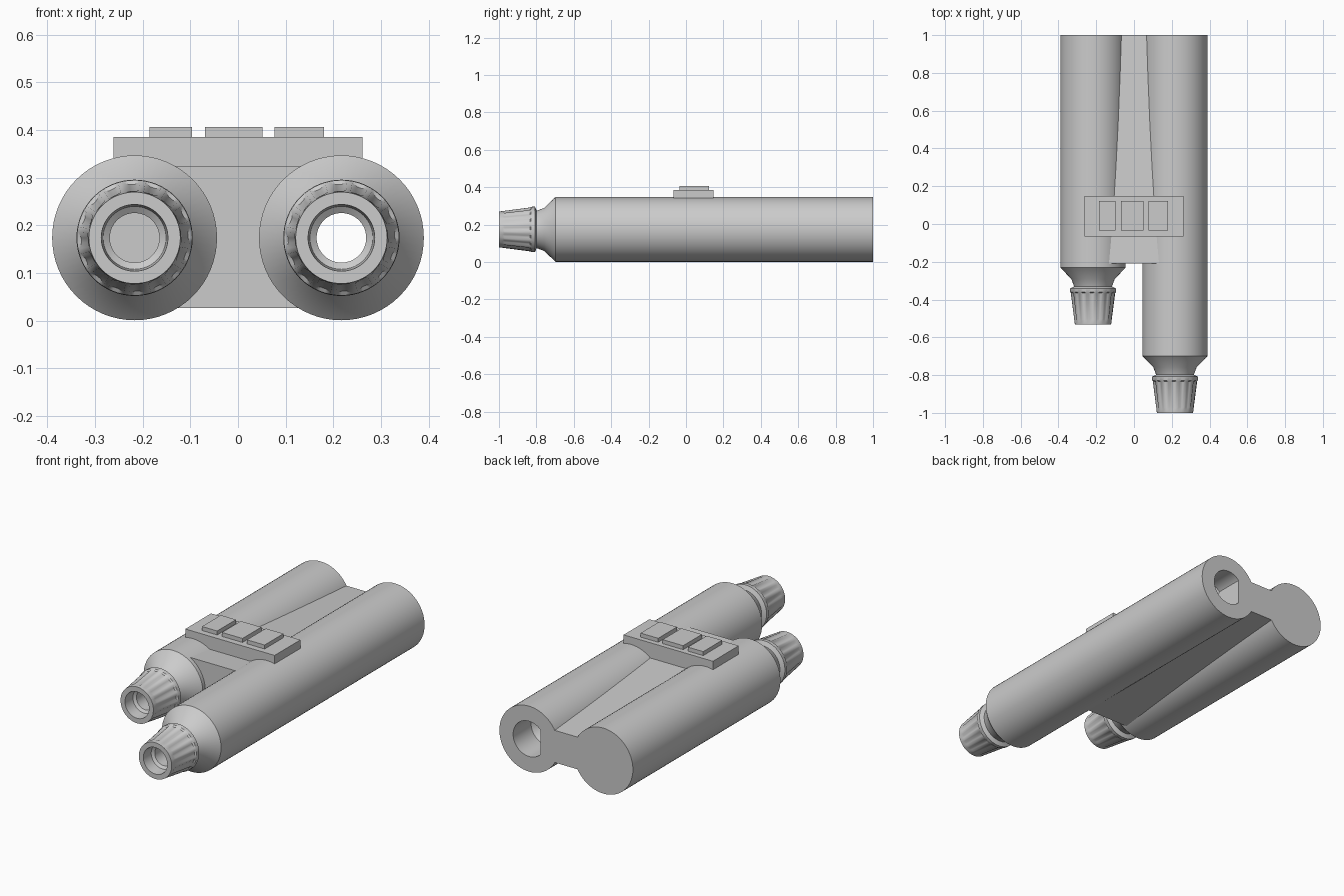
import bpy
import bmesh
from math import cos, sin, pi, radians

old = bpy.data.objects.get("Cube")
if old:
    bpy.data.objects.remove(old, do_unlink=True)

SEG = 64
AXIS_X, AXIS_Z, RADIUS = 0.217, 0.174, 0.173


def finish(bm, name, smooth=True):
    bmesh.ops.recalc_face_normals(bm, faces=bm.faces)
    mesh = bpy.data.meshes.new(name)
    bm.to_mesh(mesh)
    bm.free()
    obj = bpy.data.objects.new(name, mesh)
    bpy.context.collection.objects.link(obj)
    if smooth:
        bpy.ops.object.select_all(action='DESELECT')
        obj.select_set(True)
        bpy.context.view_layer.objects.active = obj
        bpy.ops.object.shade_smooth_by_angle(angle=radians(35))
    return obj


def lathe(name, x, profile, closed):
    """Spin (radius, y, flute depth) points around an axis along y."""
    bm = bmesh.new()
    rings = []
    for r, y, flute in profile:
        ring = []
        for i in range(SEG):
            a = 2 * pi * i / SEG
            rr = r - (flute if i % 4 < 2 else 0)
            ring.append(bm.verts.new((x + rr * cos(a), y, AXIS_Z + rr * sin(a))))
        rings.append(ring)
    pairs = list(zip(rings, rings[1:]))
    if closed:
        pairs.append((rings[-1], rings[0]))
    else:
        bm.faces.new(rings[0])
        bm.faces.new(rings[-1])
    for a, b in pairs:
        for i in range(SEG):
            j = (i + 1) % SEG
            bm.faces.new((a[i], a[j], b[j], b[i]))
    return finish(bm, name)


def barrel(name, x, front, through):
    tip = front - 0.302
    # outside: body, shoulder, neck, fluted nozzle
    outer = [(RADIUS, 1, 0), (RADIUS, front, 0),
             (0.115, front - 0.06, 0), (0.1, front - 0.1, 0),
             (0.122, front - 0.11, 0), (0.121, front - 0.13, 0),
             (0.118, front - 0.135, 0.006), (0.1, tip + 0.03, 0.005),
             (0.098, tip + 0.02, 0), (0.096, tip, 0)]
    # inside: flared mouth and bore
    bore = [(0.07, tip, 0), (0.066, tip + 0.06, 0), (0.052, tip + 0.07, 0)]
    if through:
        bore += [(0.052, 0.8, 0), (0.093, 0.85, 0), (0.093, 1, 0)]
    else:
        bore += [(0.052, front + 0.1, 0)]
    lathe(name, x, outer + bore, through)


def box(name, x0, x1, y0, y1, z0, z1):
    bm = bmesh.new()
    bmesh.ops.create_cube(bm, size=1)
    for v in bm.verts:
        v.co = (x1 if v.co.x > 0 else x0,
                y1 if v.co.y > 0 else y0,
                z1 if v.co.z > 0 else z0)
    return finish(bm, name, smooth=False)


# twin barrels of unequal length
barrel("left_barrel", AXIS_X, -0.698, True)
barrel("right_barrel", -AXIS_X, -0.231, False)

# web between the barrels, thinner toward the back
web = box("barrel_web", -0.15, 0.15, -0.21, 1, 0.027, 0.325)
for v in web.data.vertices:
    if v.co.y > 0:
        v.co.z = AXIS_Z + (0.085 if v.co.z > AXIS_Z else -0.085)

# mounting plate with three raised pads
box("top_plate", -0.261, 0.261, -0.067, 0.148, 0.3, 0.386)
for n, (x0, x1) in enumerate([(-0.186, -0.097), (-0.069, 0.051), (0.077, 0.18)]):
    box(f"plate_pad_{n + 1}", x0, x1, -0.035, 0.122, 0.38, 0.407)
